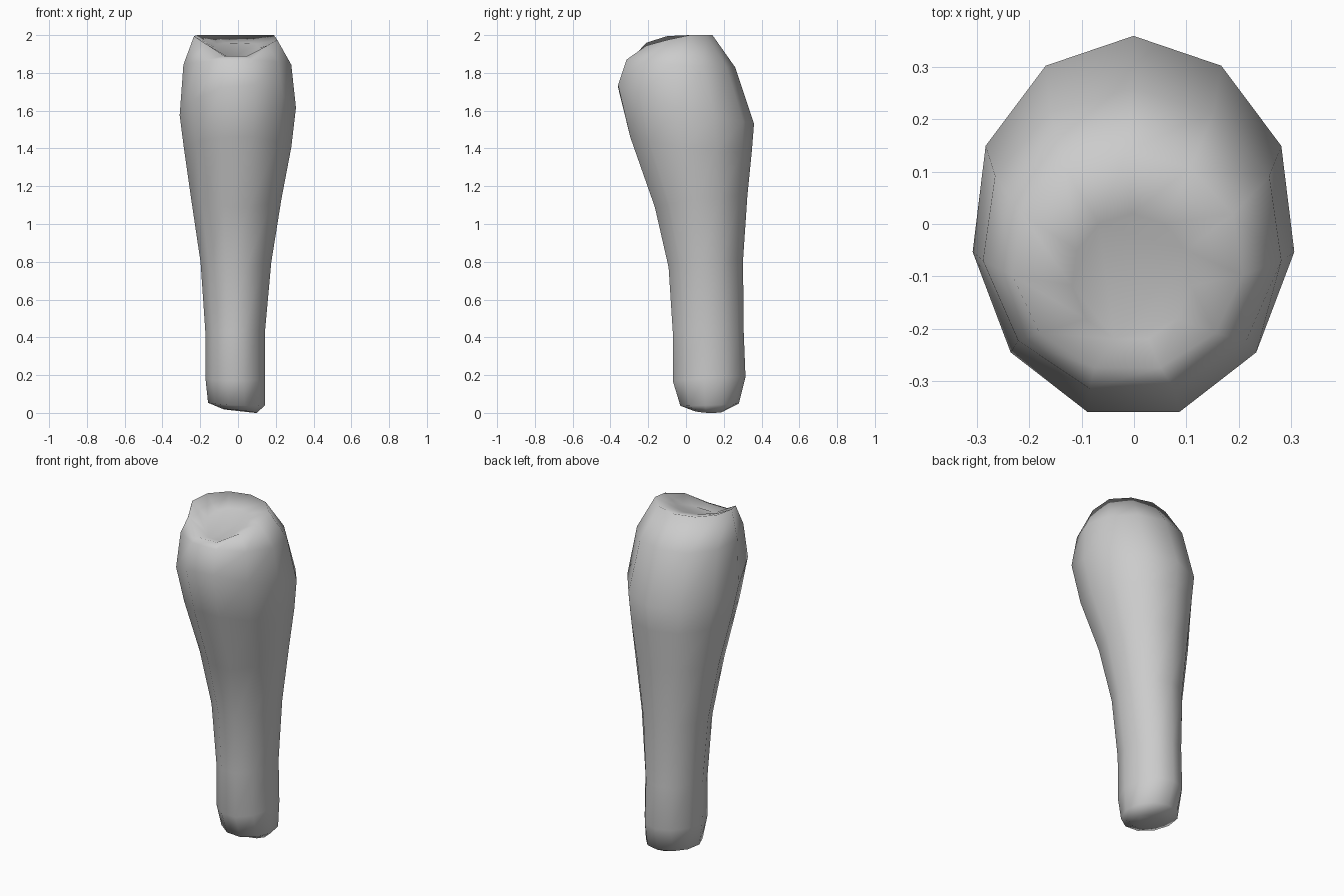
import bpy, bmesh
from math import sin, cos, pi

if "Cube" in bpy.data.objects:
    bpy.data.objects.remove(bpy.data.objects["Cube"])

SIDES = 11
# Sections: x min, x max, y front, y back, z front, z back, sideways tilt
sections = [
    (-0.08, 0.10, 0.04, 0.20, 0.02, 0.015, -0.01),
    (-0.16, 0.145, -0.03, 0.28, 0.04, 0.05, -0.007),
    (-0.174, 0.145, -0.07, 0.315, 0.17, 0.19, 0),
    (-0.175, 0.145, -0.07, 0.305, 0.43, 0.44, 0),
    (-0.20, 0.178, -0.092, 0.302, 0.77, 0.81, 0),
    (-0.25, 0.232, -0.165, 0.325, 1.09, 1.15, 0),
    (-0.29, 0.285, -0.295, 0.348, 1.46, 1.38, 0),
    (-0.312, 0.31, -0.36, 0.36, 1.73, 1.53, 0.02),
    (-0.292, 0.285, -0.315, 0.26, 1.87, 1.83, 0),
    (-0.235, 0.21, -0.275, 0.14, 1.89, 2.0, 0),
]


def ring(bm, x0, x1, y0, y1, z0, z1, tilt):
    """One section: a single point at the back, a flat side at the front."""
    verts = []
    for i in range(SIDES):
        a = pi / 2 + 2 * pi * i / SIDES
        c, s = cos(a), sin(a)
        if s < 0:
            s /= cos(pi / SIDES)
        t = ((1 - s) / 2) ** 2
        verts.append(bm.verts.new(((x0 + x1) / 2 + c * (x1 - x0) / 2,
                                   (y0 + y1) / 2 + s * (y1 - y0) / 2,
                                   z1 + t * (z0 - z1) + c * tilt)))
    return verts


bm = bmesh.new()
rings = [ring(bm, *s) for s in sections]

# Rim: level at the back, shoulders at the sides, a dip at the front
for v in rings[-1]:
    if v.co.y > -0.05:
        v.co.z = 2.0
    elif v.co.y > -0.13:
        v.co.z = 1.995 if v.co.x < 0 else 1.975
    elif v.co.y > -0.25:
        v.co.z = 1.96 if v.co.x < 0 else 1.945

# Hollow in the top, sloping down to the front
rings.append(ring(bm, -0.12, 0.11, -0.22, 0.02, 1.875, 1.96, 0))

for lower, upper in zip(rings, rings[1:]):
    for i in range(SIDES):
        j = (i + 1) % SIDES
        bm.faces.new((lower[i], lower[j], upper[j], upper[i]))
bm.faces.new(list(reversed(rings[0])))
bm.faces.new(rings[-1])

# Rest on the floor
low = min(v.co.z for v in bm.verts)
for v in rings[0]:
    v.co.z -= low
bmesh.ops.recalc_face_normals(bm, faces=bm.faces)

mesh = bpy.data.meshes.new("tapered_club")
bm.to_mesh(mesh)
bm.free()
mesh.shade_smooth()
club = bpy.data.objects.new("tapered_club", mesh)
bpy.context.collection.objects.link(club)
